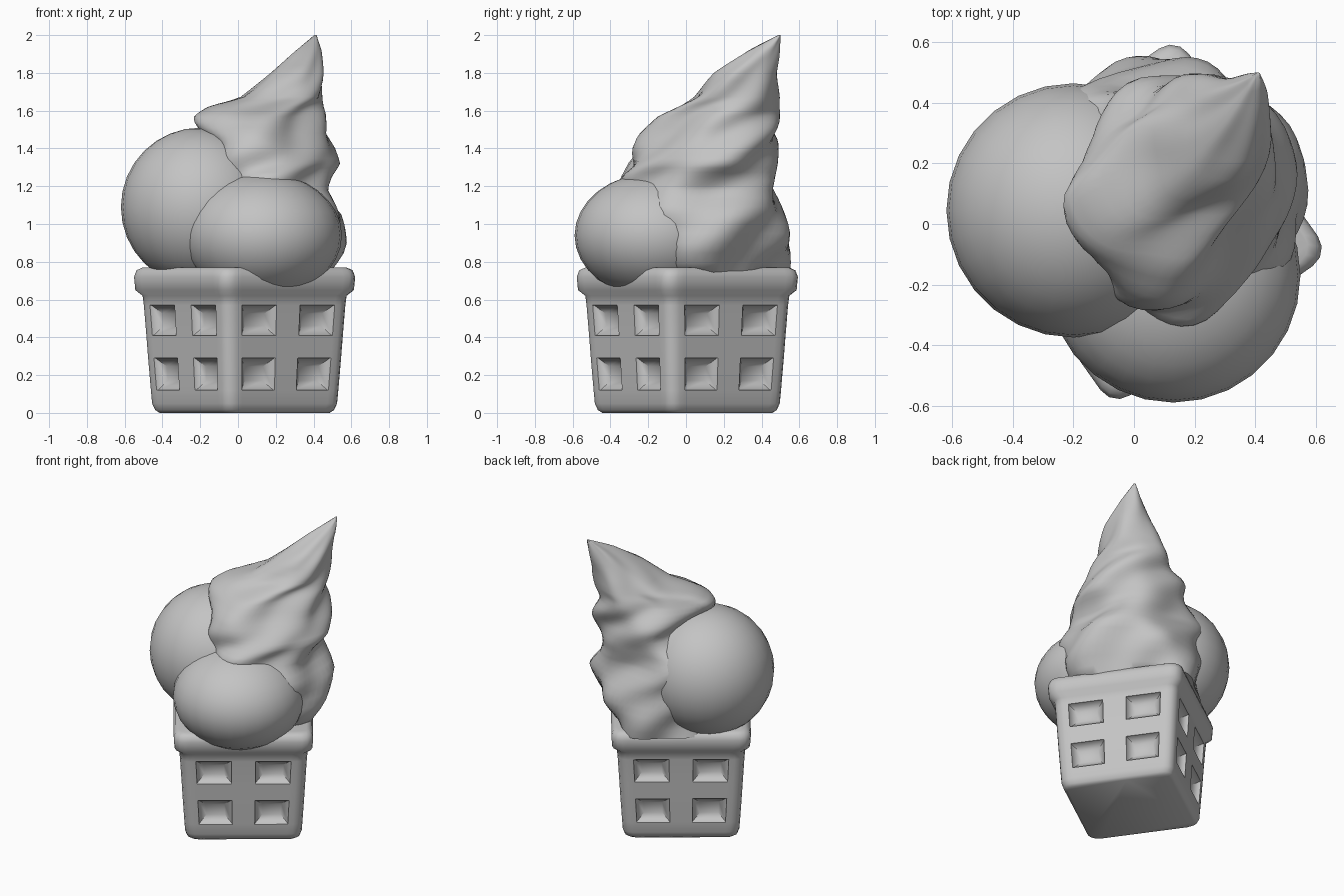
import bpy, bmesh
from math import sin, cos, radians, pi
from mathutils import Vector, Matrix

cube = bpy.data.objects.get("Cube")
if cube:
    bpy.data.objects.remove(cube, do_unlink=True)

grey = bpy.data.materials.new("plain_grey")
grey.use_nodes = True
colour = (0.55, 0.55, 0.55, 1)
grey.diffuse_color = colour
bsdf = next(n for n in grey.node_tree.nodes if n.type == 'BSDF_PRINCIPLED')
bsdf.inputs["Base Color"].default_value = colour


def finish(name, bm, angle):
    """Turn a bmesh into a smooth shaded object."""
    mesh = bpy.data.meshes.new(name)
    bm.to_mesh(mesh)
    bm.free()
    mesh.materials.append(grey)
    obj = bpy.data.objects.new(name, mesh)
    bpy.context.collection.objects.link(obj)
    bpy.ops.object.select_all(action='DESELECT')
    obj.select_set(True)
    bpy.context.view_layer.objects.active = obj
    bpy.ops.object.shade_smooth_by_angle(angle=radians(angle))


def loft(bm, rings):
    """Skin a list of equal rings, cap both ends, return rows of side faces."""
    rows = [[bm.verts.new(p) for p in ring] for ring in rings]
    n = len(rows[0])
    sides = [[bm.faces.new((a[j], a[(j + 1) % n], b[(j + 1) % n], b[j]))
              for j in range(n)] for a, b in zip(rows, rows[1:])]
    bm.faces.new(rows[0][::-1])
    bm.faces.new(rows[-1])
    bm.normal_update()
    return sides


# Waffle cup: tapered rounded square with a rolled rim
def square_ring(h, z):
    points = []
    for k in range(4):
        turn = Matrix.Rotation(radians(35.3 + 90 * k), 3, 'Z')
        side = [(h, f * h) for f in (-.84, -.75, -.19, .19, .75, .84)]
        side += [(h * (.84 + .16 * cos(a)), h * (.84 + .16 * sin(a)))
                 for a in (pi / 6, pi / 3)]
        points += [turn @ Vector((x, y, 0)) + Vector((.035, .007, z)) for x, y in side]
    return points


cup_profile = [(0, .338), (.015, .356), (.05, .368), (.12, .373), (.29, .384),
               (.41, .391), (.57, .401), (.62, .406), (.65, .435), (.72, .44),
               (.755, .43), (.77, .405)]
bm = bmesh.new()
sides = loft(bm, [square_ring(h, z) for z, h in cup_profile])
# Sunken waffle pockets, two by two on each side: a crisp lip, then a soft bowl
pockets = [sides[row][j] for row in (3, 5) for j in range(32) if j % 8 in (1, 3)]
for thickness, depth in ((.002, -.01), (.065, -.035)):
    bmesh.ops.inset_individual(bm, faces=pockets, thickness=thickness, depth=depth)
finish("waffle_cup", bm, 45)


# Two scoops
def scoop(name, centre, size):
    bm = bmesh.new()
    bmesh.ops.create_uvsphere(bm, u_segments=28, v_segments=16, radius=1)
    bmesh.ops.scale(bm, vec=size, verts=bm.verts)
    bmesh.ops.translate(bm, vec=centre, verts=bm.verts)
    finish(name, bm, 60)


scoop("round_scoop", (-.2, .045, 1.09), (.42, .42, .42))
scoop("front_scoop", (.13, -.17, .94), (.42, .42, .33))

# Twisted soft swirl: height, then its reach in eight directions from +x round by +y
swirl_profile = [
    (.74, .52, .45, .54, .42, .3, .1, .1, .33),
    (.9, .565, .54, .565, .42, .3, .15, .15, .45),
    (1.05, .56, .59, .51, .44, .3, .2, .2, .46),
    (1.18, .46, .54, .46, .45, .28, .2, .31, .41),
    (1.25, .48, .54, .46, .43, .25, .2, .34, .39),
    (1.32, .53, .56, .47, .4, .15, .2, .29, .38),
    (1.4, .51, .58, .475, .37, .1, .22, .27, .33),
    (1.48, .48, .58, .48, .33, .17, .2, .24, .27),
    (1.57, .455, .58, .485, .26, .27, .14, .15, .23),
    (1.62, .44, .585, .49, .24, .2, .06, .04, .21),
    (1.67, .44, .59, .49, .22, -.02, -.08, -.05, .19),
    (1.8, .45, .6, .49, .15, -.18, -.24, -.15, .15),
    (1.92, .44, .635, .495, .1, -.31, -.45, -.33, .04),
    (2, .415, .645, .5, .065, -.405, -.64, -.49, -.055)]


def swirl_ring(z, *reach):
    """Rounded outline that touches the eight reaches, with turning lobes."""
    cx, cy = (reach[0] - reach[4]) / 2, (reach[2] - reach[6]) / 2
    angles = [k * pi / 4 for k in range(8)]
    limits = [max(.006, r - cx * cos(a) - cy * sin(a)) for r, a in zip(reach, angles)]
    twist = radians(-80 + 230 * (z - 1.22))
    ring = []
    for i in range(60):
        t = 2 * pi * i / 60
        pull = sum(max(0, cos(t - a) / h) ** 12 for a, h in zip(angles, limits))
        r = pull ** (-1 / 12) * (1 + .05 * cos(5 * (t - twist)))
        ring.append((cx + r * cos(t), cy + r * sin(t), z))
    return ring


rings = []
for a, b in zip(swirl_profile, swirl_profile[1:]):
    for s in range(3):
        rings.append(swirl_ring(*[p + (q - p) * s / 3 for p, q in zip(a, b)]))
rings.append(swirl_ring(*swirl_profile[-1]))
bm = bmesh.new()
loft(bm, rings)
inner = [v for v in bm.verts if .75 < v.co.z < 1.95]
bmesh.ops.smooth_vert(bm, verts=inner, factor=.5,
                      use_axis_x=True, use_axis_y=True, use_axis_z=True)
finish("soft_swirl", bm, 60)
